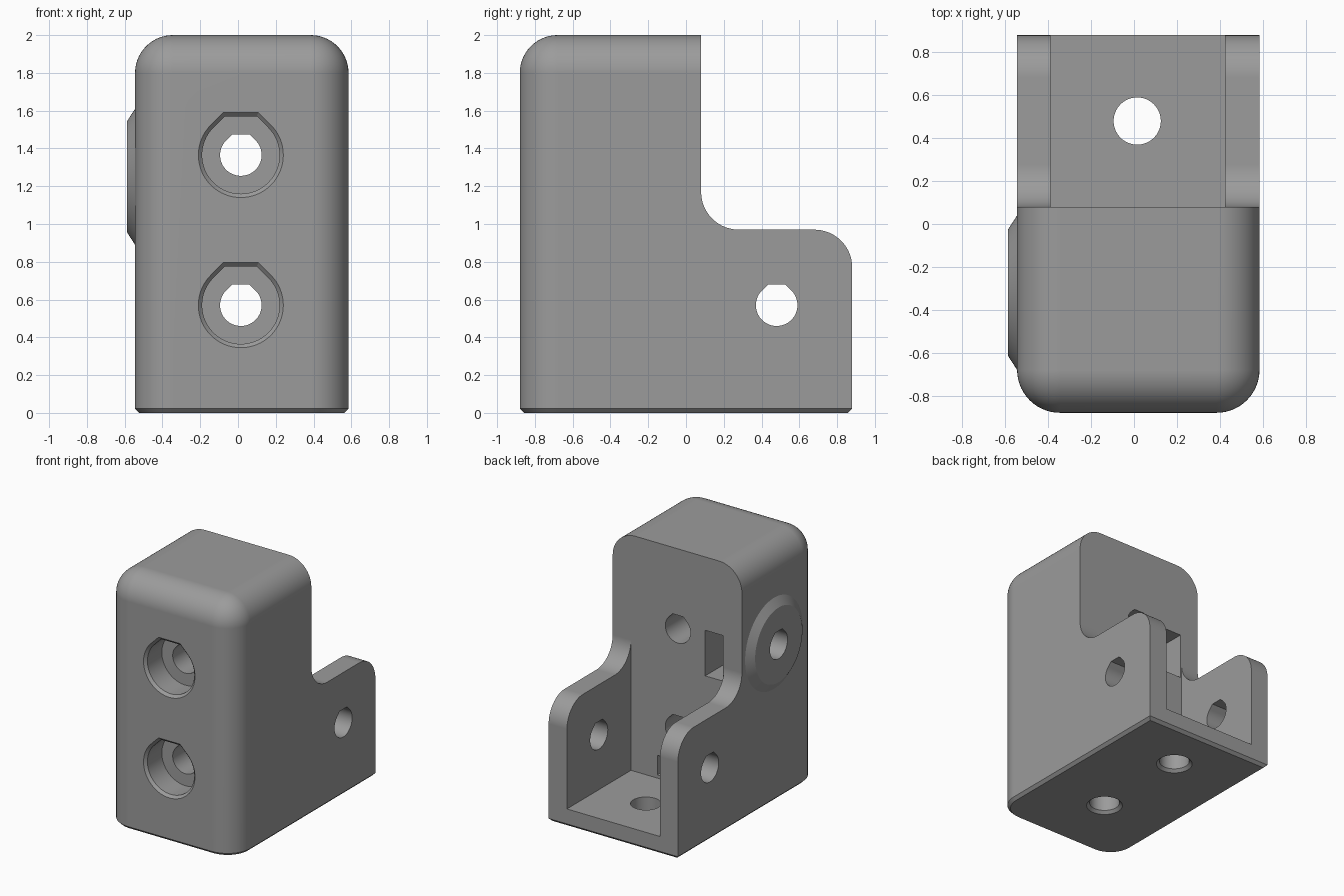
import bpy, bmesh, math
from mathutils import Vector

if "Cube" in bpy.data.objects:
    bpy.data.objects.remove(bpy.data.objects["Cube"])

X0, X1, Y0, Y1, STEP = -0.545, 0.585, -0.88, 0.88, 0.08
R = 0.2          # large fillet radius
CX = 0.015       # centre line of the holes
TAB, FLOOR = 0.97, 0.14

grey = bpy.data.materials.new("grey_plastic")
grey.diffuse_color = (0.33, 0.33, 0.33, 1)
grey.use_nodes = True
grey.node_tree.nodes["Principled BSDF"].inputs["Base Color"].default_value = grey.diffuse_color


def finish(name, bm):
    bmesh.ops.recalc_face_normals(bm, faces=bm.faces)
    me = bpy.data.meshes.new(name)
    bm.to_mesh(me)
    bm.free()
    ob = bpy.data.objects.new(name, me)
    me.materials.append(grey)
    bpy.context.collection.objects.link(ob)
    return ob


def loft(name, rings):
    """Closed solid through rings of equal point count."""
    bm = bmesh.new()
    loops = [[bm.verts.new(p) for p in ring] for ring in rings]
    n = len(loops[0])
    for a, b in zip(loops, loops[1:]):
        for i in range(n):
            j = (i + 1) % n
            bm.faces.new((a[i], a[j], b[j], b[i]))
    bm.faces.new(loops[0])
    bm.faces.new(loops[-1])
    return finish(name, bm)


def box(name, x0, x1, y0, y1, z0, z1):
    return loft(name, [[(x0, y0, z), (x1, y0, z), (x1, y1, z), (x0, y1, z)] for z in (z0, z1)])


def circle(r, n=64):
    return [(r * math.cos(2 * math.pi * i / n), r * math.sin(2 * math.pi * i / n)) for i in range(n)]


def teardrop(r, n=48):
    """Circle with 45 degree shoulders and a flat top."""
    k = (math.sqrt(2) - 1) * r
    arc = [math.radians(45 - 270 * i / n) for i in range(n + 1)]
    return [(k, r)] + [(r * math.cos(a), r * math.sin(a)) for a in arc] + [(-k, r)]


def bore(name, shape, axis, u, v, sections):
    """Solid along an axis; sections are (radius, position on the axis)."""
    place = {"X": lambda a, b, d: (d, u + a, v + b),
             "Y": lambda a, b, d: (u + a, d, v + b),
             "Z": lambda a, b, d: (u + a, v + b, d)}[axis]
    return loft(name, [[place(a, b, d) for a, b in shape(r)] for r, d in sections])


def combine(target, tool, operation="DIFFERENCE"):
    mod = target.modifiers.new("combine", "BOOLEAN")
    mod.operation, mod.solver, mod.object = operation, "EXACT", tool
    bpy.context.view_layer.objects.active = target
    bpy.ops.object.modifier_apply(modifier=mod.name)
    bpy.data.objects.remove(tool)


# Block with rounded front and top edges and a chamfered base
body = box("bracket_body", X0, X1, Y0, Y1, 0, 2)
bm = bmesh.new()
bm.from_mesh(body.data)


def on(edge, test):
    return all(test(v.co) for v in edge.verts)


rounded = []
for e in bm.edges:
    top = on(e, lambda c: c.z > 1.9) and not on(e, lambda c: c.y > 0.8)
    front = on(e, lambda c: c.y < -0.8) and not on(e, lambda c: c.z < 0.1)
    if top or front:
        rounded.append(e)
bmesh.ops.bevel(bm, geom=rounded, offset=R, segments=14, profile=0.5, affect="EDGES")
base = [e for e in bm.edges if on(e, lambda c: c.z < 0.001)]
bmesh.ops.bevel(bm, geom=base, offset=0.022, segments=1, affect="EDGES")
bm.to_mesh(body.data)
bm.free()

# Step with filleted corners, leaving the tower and the low rear tab
N = 16
quarter = [math.pi / 2 * i / N for i in range(N + 1)]
step = [(STEP, 2.3)]
step += [(STEP + R - R * math.cos(a), TAB + R - R * math.sin(a)) for a in quarter]
step += [(Y1 - R + R * math.sin(a), TAB - R + R * math.cos(a)) for a in quarter]
step += [(1.1, TAB - R), (1.1, 2.3)]
combine(body, loft("step_cutter", [[(x, y, z) for y, z in step] for x in (-0.8, 0.8)]))

# Channel between the two side walls
combine(body, box("channel_cutter", -0.39, 0.425, STEP, 1.1, FLOOR, 2.3))

# Raised round pad on the left side
combine(body, bore("side_pad", lambda r: circle(r, 128), "X", -0.32, 1.25,
                   [(0.36, -0.5), (0.36, X0), (0.295, -0.587)]), "UNION")

# Nut slots opening to the rear of the tower
combine(body, box("side_nut_slot", -0.38, -0.224, -0.5, 0.12, 1.06, 1.42))
combine(body, box("base_nut_slot", CX - 0.18, CX + 0.18, -0.5, 0.12, 0.165, 0.32))

# Front holes with chamfered counterbores
for z in (0.57, 1.365):
    combine(body, bore("front_counterbore", teardrop, "Y", CX, z,
                       [(0.235, Y0 - 0.01), (0.205, Y0 + 0.02), (0.205, Y0 + 0.2)]))
    combine(body, bore("front_hole", teardrop, "Y", CX, z, [(0.11, -0.75), (0.11, 0.3)]))

# Cross hole through both tab walls, and the hole in the side pad
combine(body, bore("tab_hole", teardrop, "X", 0.48, 0.57, [(0.11, -0.8), (0.11, 0.8)]))
combine(body, bore("pad_hole", teardrop, "X", -0.32, 1.25, [(0.11, -0.8), (0.11, -0.16)]))

# Base holes with chamfered mouths
for y, top in ((0.48, 0.3), (-0.32, 0.38)):
    combine(body, bore("base_hole", circle, "Z", CX, y,
                       [(0.142, -0.01), (0.11, 0.022), (0.11, top)]))

# Smooth fillets and bores, keep the edges sharp
bpy.ops.object.select_all(action="DESELECT")
body.select_set(True)
bpy.context.view_layer.objects.active = body
bpy.ops.object.shade_smooth_by_angle(angle=math.radians(25))
weighted = body.modifiers.new("weighted_normals", "WEIGHTED_NORMAL")
weighted.keep_sharp = True
